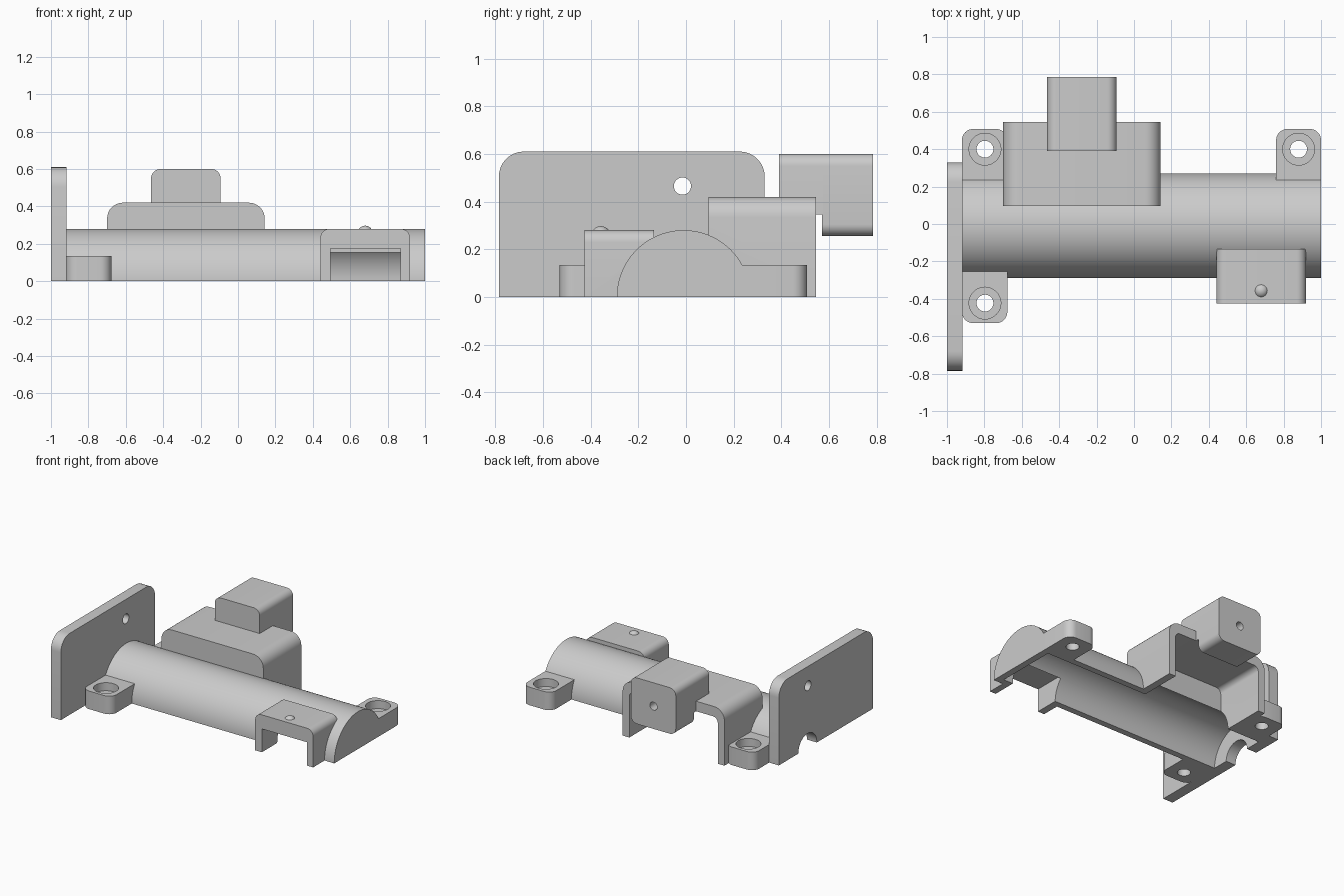
import bpy, bmesh, math
from mathutils import Vector

if "Cube" in bpy.data.objects:
    bpy.data.objects.remove(bpy.data.objects["Cube"], do_unlink=True)

grey = bpy.data.materials.new("plain_grey")
grey.use_nodes = True
COLOUR = (0.6, 0.6, 0.6, 1)
grey.diffuse_color = COLOUR
grey.node_tree.nodes["Principled BSDF"].inputs["Base Color"].default_value = COLOUR

AXIS_Y = -0.01   # centre line of the housing


def rounded(u0, u1, v0, v1, radii):
    """Rectangle outline; radii run low-left, low-right, top-right, top-left."""
    corners = [(u0, v0, 1, 1), (u1, v0, -1, 1), (u1, v1, -1, -1), (u0, v1, 1, -1)]
    pts = []
    for i, ((u, v, su, sv), r) in enumerate(zip(corners, radii)):
        if r == 0:
            pts.append((u, v))
            continue
        for k in range(9):
            a = math.pi + (i + k / 8) * math.pi / 2
            pts.append((u + su * r + r * math.cos(a), v + sv * r + r * math.sin(a)))
    return pts


def arc(u, v, r, turn=2 * math.pi, n=64):
    """Circle, or half disc when turn is pi."""
    count = n if turn > 4 else n + 1
    return [(u + r * math.cos(turn * k / n), v + r * math.sin(turn * k / n))
            for k in range(count)]


def prism(name, pts, axis, lo, hi):
    """Extrude an outline along an axis."""
    def place(p, t):
        return {"x": (t, p[0], p[1]), "y": (p[0], t, p[1]), "z": (p[0], p[1], t)}[axis]
    bm = bmesh.new()
    face = bm.faces.new([bm.verts.new(place(p, lo)) for p in pts])
    out = bmesh.ops.extrude_face_region(bm, geom=[face])
    moved = [g for g in out["geom"] if isinstance(g, bmesh.types.BMVert)]
    bmesh.ops.translate(bm, verts=moved,
                        vec=Vector(place((0, 0), hi - lo)))
    bmesh.ops.recalc_face_normals(bm, faces=bm.faces)
    mesh = bpy.data.meshes.new(name)
    bm.to_mesh(mesh)
    bm.free()
    mesh.materials.append(grey)
    obj = bpy.data.objects.new(name, mesh)
    bpy.context.collection.objects.link(obj)
    return obj


def cut(obj, cutters):
    """Subtract the cutters and bake the result."""
    for c in cutters:
        mod = obj.modifiers.new("cut", "BOOLEAN")
        mod.operation, mod.solver, mod.object = "DIFFERENCE", "EXACT", c
    deps = bpy.context.evaluated_depsgraph_get()
    mesh = bpy.data.meshes.new_from_object(obj.evaluated_get(deps))
    obj.modifiers.clear()
    obj.data = mesh


def discard(cutters):
    for c in cutters:
        bpy.data.objects.remove(c, do_unlink=True)


parts = []

# Shared hollows, leaving thin walls all round
bore = prism("bore_cutter", arc(AXIS_Y, 0, 0.233), "x", -0.95, 0.95)
front_window = prism("front_window_cutter",
                     rounded(0.495, 0.87, -0.1, 0.175, (0, 0, 0, 0)), "y", -0.6, -0.185)
rear_window = prism("rear_window_cutter",
                    rounded(-0.645, 0.088, -0.1, 0.345, (0, 0, 0.04, 0.04)), "y", 0.148, 0.7)

# Half-round housing
housing = prism("half_round_housing", arc(AXIS_Y, 0, 0.28, math.pi), "x", -0.92, 1)
cut(housing, [bore, front_window, rear_window])
parts.append(housing)

# Front hood with a small dome on top
hood = prism("front_hood", rounded(0.44, 0.92, 0, 0.28, (0, 0, 0.05, 0.05)),
             "y", -0.425, -0.135)
cut(hood, [bore, front_window])
parts.append(hood)
bpy.ops.mesh.primitive_uv_sphere_add(segments=32, ring_count=16, radius=0.04,
                                     location=(0.68, -0.357, 0.257))
dome = bpy.context.object
dome.name = "hood_dome"
dome.data.materials.append(grey)
parts.append(dome)

# Rear hood, open at the back
rear_hood = prism("rear_hood", rounded(-0.7, 0.143, 0, 0.42, (0, 0, 0.085, 0.085)),
                  "y", 0.095, 0.545)
cut(rear_hood, [bore, rear_window])
parts.append(rear_hood)

# Overhanging block with a blind hole
parts.append(prism("overhang_neck",
                   rounded(-0.465, -0.093, 0.345, 0.6, (0, 0, 0.05, 0.05)),
                   "y", 0.39, 0.575))
overhang = prism("overhang_block", rounded(-0.465, -0.093, 0.255, 0.6, [0.05] * 4),
                 "y", 0.57, 0.785)
blind = prism("blind_cutter", arc(-0.28, 0.425, 0.03), "y", 0.62, 0.9)
cut(overhang, [blind])
parts.append(overhang)

# End plate with a pin hole and a half-round outlet
plate = prism("end_plate", rounded(-0.785, 0.33, 0, 0.61, (0, 0, 0.105, 0.105)),
              "x", -1, -0.918)
holes = [prism("pin_cutter", arc(-0.015, 0.465, 0.036), "x", -1.1, -0.8),
         prism("outlet_cutter", arc(AXIS_Y, 0, 0.11), "x", -1.1, -0.8)]
cut(plate, holes)
discard(holes)
parts.append(plate)

# Counterbored mounting tabs: x range, y range, hole centre, corner radii
R = 0.06
tabs = {
    "front_tab": (-0.92, -0.677, -0.53, -0.2, -0.797, -0.423, (R, R, 0, 0)),
    "rear_right_tab": (-0.92, -0.677, 0.2, 0.508, -0.797, 0.4, (0, 0, R, R)),
    "rear_left_tab": (0.76, 1, 0.2, 0.508, 0.88, 0.4, (0, 0, R, R)),
}
for name, (x0, x1, y0, y1, hx, hy, radii) in tabs.items():
    tab = prism(name, rounded(x0, x1, y0, y1, radii), "z", 0, 0.135)
    holes = [prism("screw_cutter", arc(hx, hy, 0.045), "z", -0.1, 0.3),
             prism("head_cutter", arc(hx, hy, 0.085), "z", 0.075, 0.3)]
    cut(tab, holes + [bore])
    discard(holes)
    parts.append(tab)
discard([bore, front_window, rear_window, blind])

# Smooth the rounded faces, keep edges sharp
bpy.ops.object.select_all(action="DESELECT")
for p in parts:
    p.select_set(True)
bpy.context.view_layer.objects.active = parts[0]
bpy.ops.object.shade_smooth_by_angle(angle=math.radians(30))
